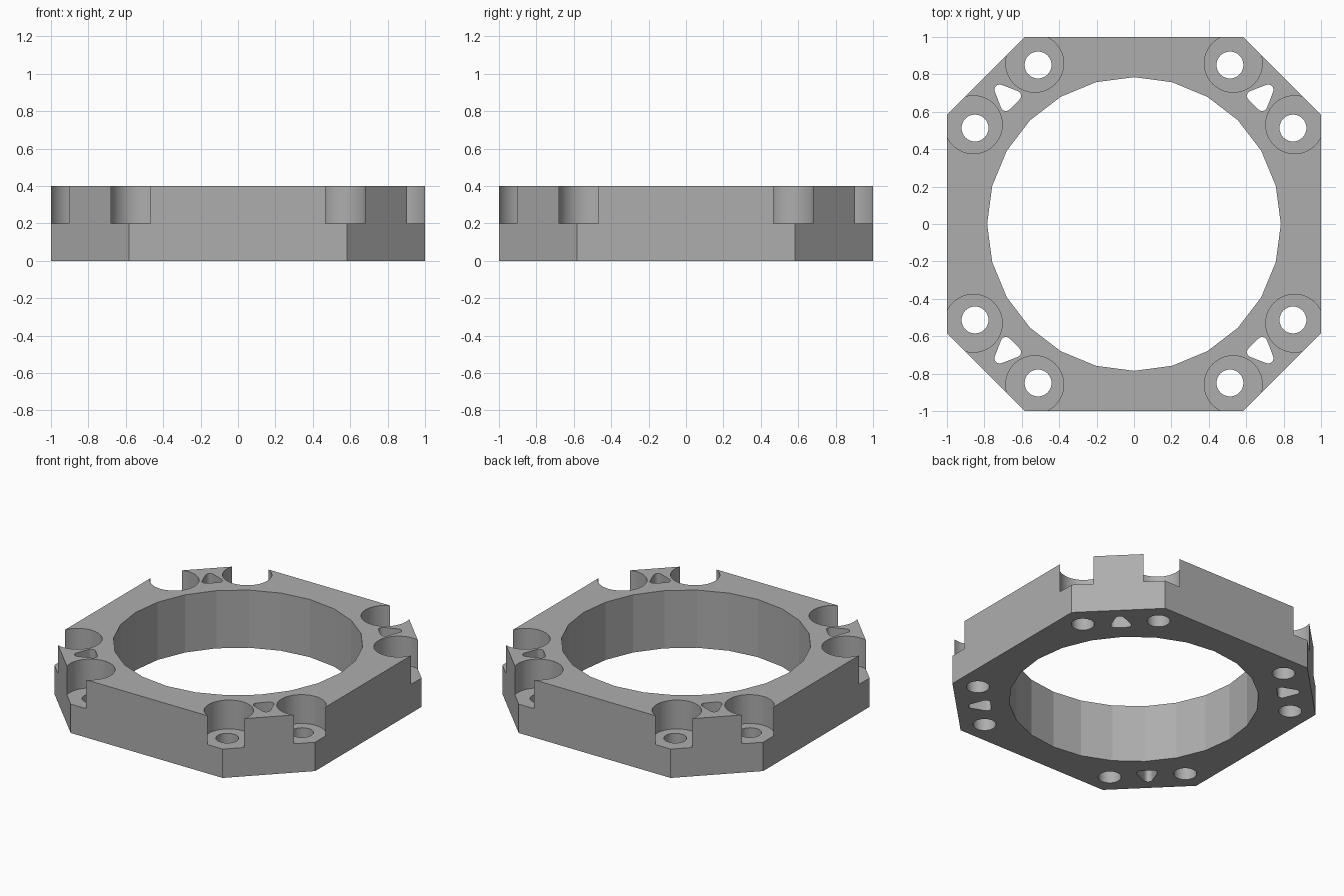
import bpy, bmesh
from math import cos, sin, tau, radians
from mathutils import Vector

HEIGHT = 0.4
LEDGE = 0.2
CORNER = 0.583

if "Cube" in bpy.data.objects:
    bpy.data.objects.remove(bpy.data.objects["Cube"])

grey = bpy.data.materials.new("plain grey")
grey.use_nodes = True
colour = (0.42, 0.42, 0.42, 1)
grey.diffuse_color = colour
grey.node_tree.nodes["Principled BSDF"].inputs["Base Color"].default_value = colour


def circle(x, y, radius, sides):
    return [(x + radius * cos(tau * i / sides), y + radius * sin(tau * i / sides))
            for i in range(sides)]


def rounded_triangle(centres, radius, steps=6):
    """Outline around three equal circles, given counter-clockwise."""
    points = []
    for i, c in enumerate(centres):
        c, before, after = Vector(c), Vector(centres[i - 1]), Vector(centres[(i + 1) % 3])
        into, out = (c - before).normalized(), (after - c).normalized()
        start, end = Vector((into.y, -into.x)), Vector((out.y, -out.x))
        turn = -start.angle_signed(end)
        for s in range(steps + 1):
            a = turn * s / steps
            n = Vector((start.x * cos(a) - start.y * sin(a), start.x * sin(a) + start.y * cos(a)))
            points.append(tuple(c + n * radius))
    return points


def prism(name, outlines, bottom, top):
    """Upright prisms of the given outlines, as one object."""
    bm = bmesh.new()
    for outline in outlines:
        face = bm.faces.new([bm.verts.new((x, y, bottom)) for x, y in outline])
        side = bmesh.ops.extrude_face_region(bm, geom=[face])["geom"]
        bmesh.ops.translate(bm, vec=(0, 0, top - bottom),
                            verts=[v for v in side if isinstance(v, bmesh.types.BMVert)])
    bmesh.ops.recalc_face_normals(bm, faces=bm.faces)
    mesh = bpy.data.meshes.new(name)
    bm.to_mesh(mesh)
    bm.free()
    mesh.materials.append(grey)
    obj = bpy.data.objects.new(name, mesh)
    bpy.context.collection.objects.link(obj)
    return obj


def around(x, y):
    """The point repeated at both ends of all four corners."""
    return [(sx * a, sy * b) for a, b in ((x, y), (y, x)) for sx in (1, -1) for sy in (1, -1)]


# Eight-sided plate
octagon = [(1, -CORNER), (1, CORNER), (CORNER, 1), (-CORNER, 1),
           (-1, CORNER), (-1, -CORNER), (-CORNER, -1), (CORNER, -1)]
plate = prism("ring_plate", [octagon], 0, HEIGHT)

# Triangular slots, one per corner
triangle = rounded_triangle([(0.718, 0.718), (0.632, 0.685), (0.685, 0.632)], 0.028)
slots = [[(sx * x, sy * y) for x, y in triangle] for sx in (1, -1) for sy in (1, -1)]

# Cutters: central bore, screw holes, open screw head pockets, slots
cutters = [
    prism("bore_cutter", [circle(0, 0, 0.785, 24)], -0.1, 0.5),
    prism("screw_hole_cutter", [circle(x, y, 0.072, 32) for x, y in around(0.513, 0.85)], -0.1, 0.5),
    prism("pocket_cutter", [circle(x, y, 0.155, 48) for x, y in around(0.531, 0.859)], LEDGE, 0.5),
    prism("slot_cutter", slots, -0.1, 0.5),
]
bpy.context.view_layer.objects.active = plate
for cutter in cutters:
    cutter.hide_render = True
    cut = plate.modifiers.new(cutter.name, "BOOLEAN")
    cut.operation, cut.solver, cut.object = "DIFFERENCE", "EXACT", cutter
    bpy.ops.object.modifier_apply(modifier=cut.name)
    bpy.data.objects.remove(cutter)

# Round walls smooth, rims sharp
bpy.ops.object.select_all(action="DESELECT")
plate.select_set(True)
bpy.ops.object.shade_smooth_by_angle(angle=radians(14))
